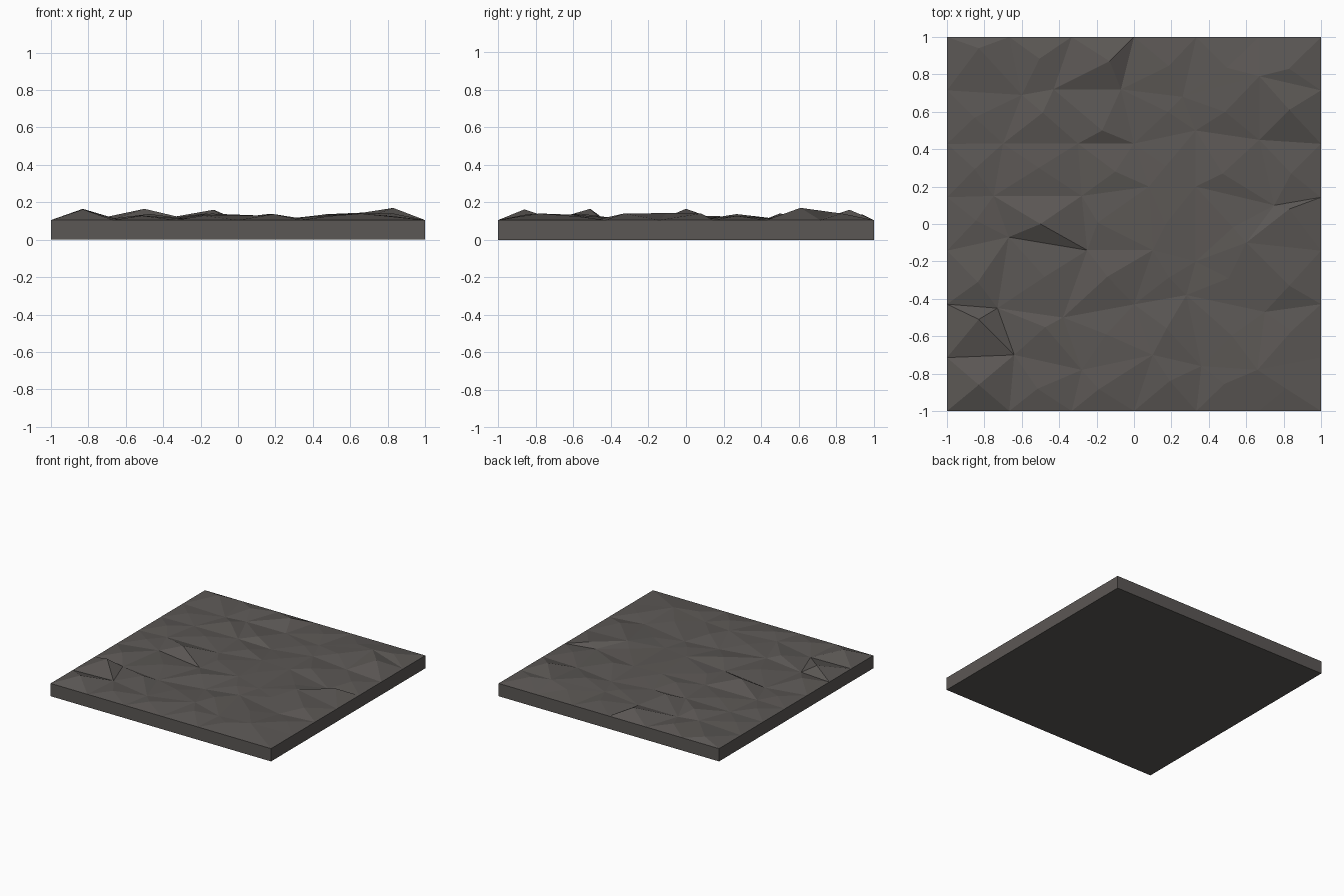
import bpy, bmesh, random

if "Cube" in bpy.data.objects:
    bpy.data.objects.remove(bpy.data.objects["Cube"])

random.seed(4)
NX, NY = 6, 7        # cells across and deep
EDGE = 0.105         # slab height at the rim

# Interior grid points, one row per y line (x, y, z)
ROWS = [
    [(-.64, -.70, .108), (-.28, -.78, .112), (.10, -.70, .130), (.36, -.76, .110), (.66, -.78, .140)],
    [(-.73, -.45, .106), (-.38, -.50, .108), (.00, -.43, .107), (.28, -.38, .115), (.70, -.47, .108)],
    [(-.67, -.07, .108), (-.25, -.14, .106), (.10, -.14, .130), (.33, -.20, .116), (.60, -.10, .142)],
    [(-.75, .15, .112), (-.28, .15, .110), (.08, .20, .125), (.33, .20, .118), (.75, .10, .110)],
    [(-.70, .43, .110), (-.30, .43, .112), (.00, .43, .106), (.33, .50, .110), (.67, .45, .112)],
    [(-.60, .69, .110), (-.43, .72, .107), (-.07, .72, .108), (.26, .68, .112), (.67, .79, .145)],
]
# Raised facet peaks by cell (column, row)
PEAKS = {(0, 0): (-.83, -.86, .162), (0, 1): (-.83, -.51, .165), (1, 3): (-.50, .00, .165),
         (2, 6): (-.13, .87, .160), (5, 5): (.83, .61, .170), (5, 6): (.83, .83, .140),
         (0, 6): (-.83, .94, .135), (2, 4): (-.10, .28, .135), (2, 5): (-.17, .50, .140),
         (5, 3): (.83, .08, .140), (5, 2): (.83, -.33, .140)}


def grid_point(i, j):
    if 0 < i < NX and 0 < j < NY:
        return ROWS[j - 1][i - 1]
    return (-1 + 2 * i / NX, -1 + 2 * j / NY, EDGE)


def peak(i, j):
    if (i, j) in PEAKS:
        return PEAKS[i, j]
    r = random.uniform
    return (-1 + (2 * i + 1) / NX + r(-.03, .03), -1 + (2 * j + 1) / NY + r(-.03, .03), r(.120, .142))


# Rocky top: every cell is a fan of four triangles around its peak
bm = bmesh.new()
grid = [[bm.verts.new(grid_point(i, j)) for i in range(NX + 1)] for j in range(NY + 1)]
for j in range(NY):
    for i in range(NX):
        c = bm.verts.new(peak(i, j))
        ring = [grid[j][i], grid[j][i + 1], grid[j + 1][i + 1], grid[j + 1][i]]
        for k in range(4):
            bm.faces.new((ring[k], ring[(k + 1) % 4], c))

# Straight sides and flat underside
rim = [e for e in bm.edges if e.is_boundary]
ext = bmesh.ops.extrude_edge_only(bm, edges=rim)["geom"]
for v in ext:
    if isinstance(v, bmesh.types.BMVert):
        v.co.z = 0
bmesh.ops.holes_fill(bm, edges=[e for e in bm.edges if e.is_boundary], sides=0)
bmesh.ops.recalc_face_normals(bm, faces=bm.faces)

mesh = bpy.data.meshes.new("rock_floor_tile")
bm.to_mesh(mesh)
bm.free()
tile = bpy.data.objects.new("rock_floor_tile", mesh)
bpy.context.collection.objects.link(tile)

# Dark stone colour
mat = bpy.data.materials.new("dark_stone")
mat.diffuse_color = (0.105, 0.096, 0.090, 1)
mat.use_nodes = True
mat.node_tree.nodes["Principled BSDF"].inputs["Base Color"].default_value = mat.diffuse_color
mesh.materials.append(mat)
